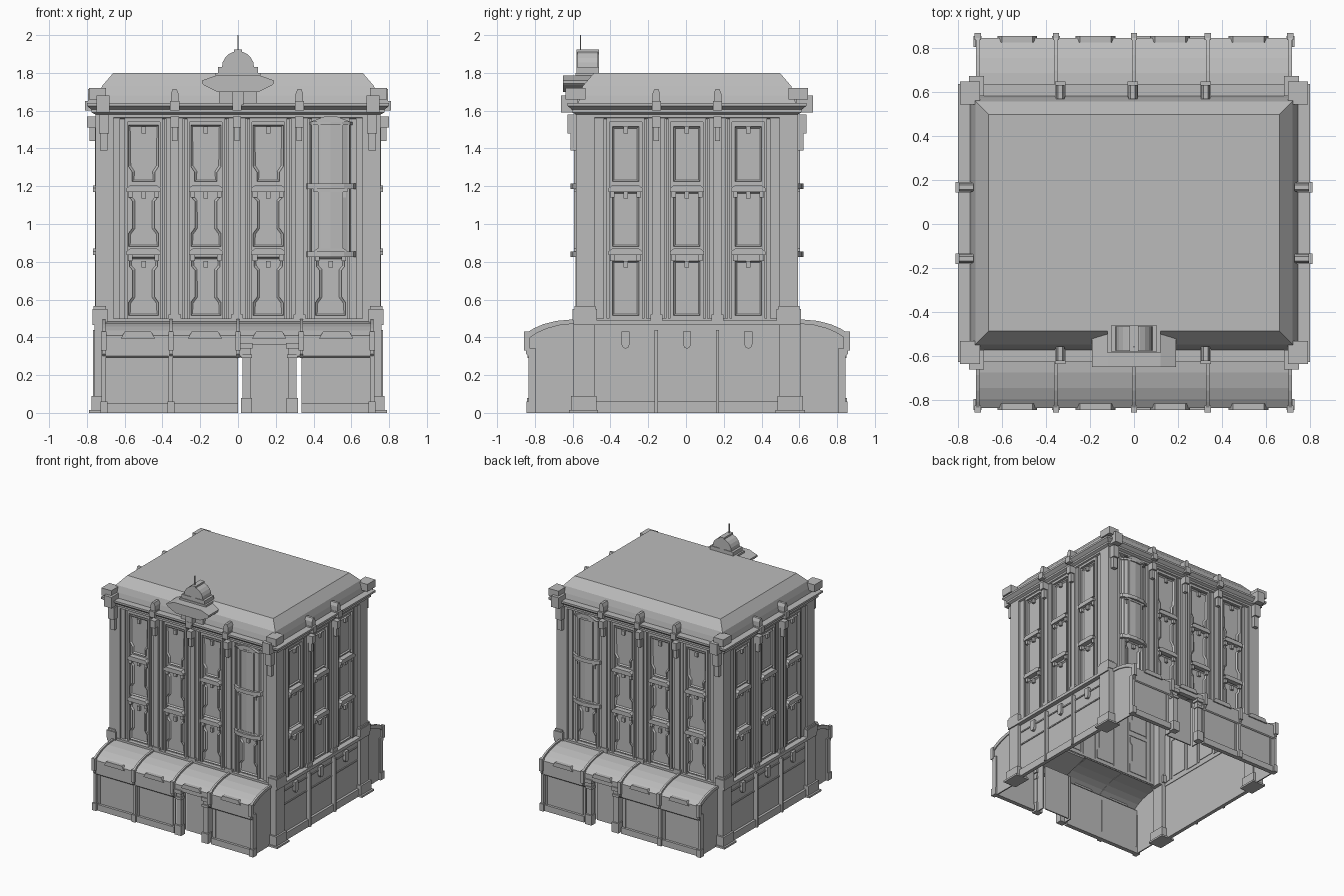
import bpy, bmesh, math
from mathutils import Vector

if "Cube" in bpy.data.objects:
    bpy.data.objects.remove(bpy.data.objects["Cube"])

stone = bpy.data.materials.new("grey_stone")
stone.use_nodes = True
GREY = (0.5, 0.5, 0.5, 1)
stone.diffuse_color = GREY
stone.node_tree.nodes["Principled BSDF"].inputs["Base Color"].default_value = GREY

CY = 0.005          # slight offset of the tower along y
HX, HY = 0.755, 0.587   # half sizes at the face of the corner piers

# Each face maps (u along the wall, d outward, z up) to the world
FACES = {
    "front": lambda u, d, z: (u, CY - d, z),
    "back": lambda u, d, z: (u, CY + d, z),
    "left": lambda u, d, z: (d, CY + u, z),
    "right": lambda u, d, z: (-d, CY + u, z),
}


class Part:
    """Collects solids in face coordinates and turns them into one object."""

    def __init__(self, name, face="back"):
        self.name, self.put, self.bm = name, FACES[face], bmesh.new()

    def prism(self, ring, shift, inset=0):
        a = [self.bm.verts.new(self.put(*p)) for p in ring]
        b = [self.bm.verts.new(self.put(*(Vector(p) + Vector(shift)))) for p in ring]
        self.bm.faces.new(a)
        cap = self.bm.faces.new(b)
        n = len(a)
        for i in range(n):
            self.bm.faces.new((a[i], a[(i + 1) % n], b[(i + 1) % n], b[i]))
        if inset:
            bmesh.ops.recalc_face_normals(self.bm, faces=self.bm.faces)
            bmesh.ops.inset_region(self.bm, faces=[cap], thickness=inset, depth=-0.01)

    def box(self, u0, u1, d0, d1, z0, z1):
        self.prism([(u0, d0, z0), (u1, d0, z0), (u1, d0, z1), (u0, d0, z1)], (0, d1 - d0, 0))

    def bar(self, u, half, d0, d1, z0, z1):
        self.box(u - half, u + half, d0, d1, z0, z1)

    def outline(self, u, half_uz, d0, d1, z=0, inset=0):
        """Symmetric (half width, height) outline pushed outward."""
        right = [(u + h, d0, z + v) for h, v in half_uz]
        left = [(u - h, d0, z + v) for h, v in reversed(half_uz) if h]
        self.prism(right + left, (0, d1 - d0, 0), inset)

    def profile(self, dz, u0, u1):
        self.prism([(u0, d, z) for d, z in dz], (u1 - u0, 0, 0))

    def plan(self, ud, z0, z1):
        self.prism([(u, d, z0) for u, d in ud], (0, 0, z1 - z0))

    def loft(self, levels, cap=False):
        """Rectangular rings (half x, half y, z) joined into an open shell."""
        rings = [[self.bm.verts.new(self.put(sx * x, sy * y, z))
                  for sx, sy in ((-1, -1), (1, -1), (1, 1), (-1, 1))] for x, y, z in levels]
        for a, b in zip(rings, rings[1:]):
            for i in range(4):
                self.bm.faces.new((a[i], a[(i + 1) % 4], b[(i + 1) % 4], b[i]))
        if cap:
            self.bm.faces.new(rings[-1])

    def done(self):
        bmesh.ops.recalc_face_normals(self.bm, faces=self.bm.faces)
        mesh = bpy.data.meshes.new(self.name)
        self.bm.to_mesh(mesh)
        self.bm.free()
        mesh.materials.append(stone)
        bpy.context.collection.objects.link(bpy.data.objects.new(self.name, mesh))


def around(name, steps, cap=False):
    """Moulding around the tower from (outward offset, height) steps."""
    p = Part(name)
    p.loft([(HX + o, HY + o, z) for o, z in steps], cap)
    p.done()


# Tower shell, cornice and mansard roof
around("tower_walls", [(-0.03, 0.47), (-0.03, 1.57)])
around("cornice", [(-0.03, 1.555), (0, 1.565), (0, 1.58), (0.02, 1.59), (0.02, 1.605),
                   (0.045, 1.625), (0.045, 1.64), (-0.01, 1.64)])
around("roof", [(-0.01, 1.63), (-0.02, 1.68), (-0.035, 1.73), (-0.095, 1.8)], True)

# Corner piers with feet and bases
piers = Part("corner_piers")
for sx in (-1, 1):
    for sy in (-1, 1):
        def block(x0, x1, y0, y1, z0, z1):
            piers.box(sx * x0, sx * x1, sy * y0, sy * y1, z0, z1)
        block(0.66, HX, 0.49, HY, 0.47, 1.57)
        block(0.69, 0.77, 0.475, 0.605, 0.49, 0.55)
        block(0.7, 0.765, 0.485, 0.595, 0.55, 0.565)
        block(0.69, 0.76, 0.49, 0.6, 0, 0.49)
        block(0.68, 0.775, 0.48, 0.615, 0, 0.09)
        block(0.67, 0.79, 0.47, 0.625, 0, 0.015)
piers.done()

# Half outlines of the window frames
LOW = [(0.08, 0), (0.08, 0.07), (0.058, 0.1), (0.058, 0.24), (0.075, 0.26), (0.075, 0.31)]
HIGH = [(0.06, 0), (0.06, 0.05), (0.08, 0.08), (0.08, 0.3)]
PLAIN = [(0.07, 0), (0.07, 0.29)]
SILL = [(0.09, 0), (0.09, 0.02), (0.07, 0.035)]
FLOORS = (0.515, 0.88, 1.225)


def window_bay(p, u, d, shapes):
    for s in (-1, 1):
        p.bar(u + s * 0.093, 0.007, d - 0.005, d + 0.02, 0.5, 1.56)
    p.bar(u, 0.1, d - 0.005, d + 0.02, 1.54, 1.56)
    for z, shape in zip(FLOORS, shapes):
        p.outline(u, shape, d - 0.005, d + 0.016, z, 0.013)
        p.bar(u, 0.012, d, d + 0.024, z + 0.255, z + 0.29)
    for z in (0.835, 1.17):
        p.outline(u, SILL, d - 0.005, d + 0.042, z)
        for s in (-1, 1):
            p.bar(u + s * 0.07, 0.012, d, d + 0.03, z - 0.03, z)


def pilaster(p, u, d):
    p.bar(u, 0.055, d - 0.005, d + 0.01, 0.5, 1.57)
    p.bar(u, 0.045, d, d + 0.018, 0.5, 1.57)
    p.bar(u, 0.022, d, d + 0.032, 0.5, 1.57)
    p.bar(u, 0.032, d, d + 0.038, 0.49, 0.52)


def finial(p, u, d):
    p.bar(u, 0.014, d, d + 0.03, 1.44, 1.57)
    p.bar(u, 0.022, d, d + 0.045, 1.51, 1.57)
    p.bar(u, 0.024, d - 0.03, d + 0.055, 1.6, 1.65)
    p.outline(u, [(0.02, 0), (0.02, 0.05), (0.01, 0.075)], d - 0.025, d + 0.04, 1.64)


# Awning curve as (outward, height)
AWNING = [(0.84, 0.3), (0.84, 0.41), (0.8, 0.435), (0.75, 0.457), (0.68, 0.475), (0.57, 0.485)]


def awning_strip(p, u0, u1, grow, depth):
    outer = [(d + grow, z + grow) for d, z in AWNING]
    inner = [(d - depth, z - depth) for d, z in reversed(AWNING)]
    p.profile(outer + inner, u0, u1)


POSTS = (-0.71, -0.355, 0, 0.335, 0.71)
for face in ("front", "back"):
    wall = HY - 0.03
    # Upper windows, the last bay ending in an oriel
    p = Part(face + "_windows", face)
    for u in (-0.5, -0.17, 0.16):
        window_bay(p, u, wall, (LOW, LOW, HIGH))
    window_bay(p, 0.49, wall, (LOW, PLAIN, PLAIN))
    p.done()

    p = Part(face + "_oriel", face)
    angles = [math.pi * i / 6 for i in range(7)]

    def bow(w, out):
        return [(0.49 + w * math.cos(a), wall - 0.005 + out * math.sin(a)) for a in angles]
    p.plan(bow(0.11, 0.045), 0.85, 1.53)
    for z in (0.825, 1.185):
        p.plan(bow(0.14, 0.065), z, z + 0.03)
    p.plan(bow(0.12, 0.055), 1.525, 1.54)
    p.outline(0.49, [(0.11, 0), (0.03, 0.03)], wall, wall + 0.045, 1.54)
    for s in (-1, 1):
        p.bar(0.49 + s * 0.06, 0.007, wall, wall + 0.042, 0.85, 1.53)
    p.done()

    # Pilasters, roof finials and corner brackets
    p = Part(face + "_pilasters", face)
    for u in (-0.335, -0.005, 0.325):
        pilaster(p, u, wall)
        finial(p, u, HY)
    for s in (-1, 1):
        p.bar(s * 0.645, 0.02, wall - 0.005, wall + 0.015, 0.5, 1.57)
        p.bar(s * 0.71, 0.02, HY, HY + 0.03, 1.39, 1.5)
        p.bar(s * 0.71, 0.026, HY, HY + 0.045, 1.48, 1.58)
        p.bar(s * 0.715, 0.034, HY - 0.01, HY + 0.08, 1.59, 1.68)
        p.bar(s * 0.745, 0.045, HY - 0.05, HY + 0.055, 1.66, 1.72)
    p.bar(0, 0.69, wall - 0.005, HY + 0.005, 0.48, 0.5)
    p.done()

    # Projecting shop storey
    p = Part(face + "_shop_walls", face)
    for i in (0, 1, 3):
        a, b = POSTS[i], POSTS[i + 1]
        p.box(a, b, 0.805, 0.815, 0, 0.38)
        p.box(a, b, 0.8, 0.835, 0, 0.05)
        p.box(a + 0.02, b - 0.02, 0.81, 0.822, 0.345, 0.355)
        for x in (a + 0.025, b - 0.025):
            p.bar(x, 0.008, 0.81, 0.822, 0.05, 0.35)
    p.box(0.05, 0.285, 0.73, 0.74, 0, 0.38)
    for x in (0.03, 0.3):
        p.bar(x, 0.005, 0.73, 0.815, 0, 0.38)
    for s in (-1, 1):
        end = [(0.57, 0), (0.825, 0), (0.825, 0.3)] + AWNING[:-1] + [(0.57, 0.48)]
        p.profile(end, s * 0.7, s * 0.71)
    p.done()

    p = Part(face + "_awning", face)
    awning_strip(p, -0.71, 0.025, 0, 0.008)
    awning_strip(p, 0.31, 0.71, 0, 0.008)
    p.profile([(0.84, 0.36)] + AWNING[1:] + [(0.57, 0.47), (0.8, 0.41), (0.8, 0.36)], 0.025, 0.31)
    for u in POSTS:
        awning_strip(p, u - 0.008, u + 0.008, 0.012, 0.01)
        p.bar(u, 0.014, 0.83, 0.862, 0.33, 0.43)
    for u in (-0.53, -0.175, 0.165, 0.52):
        p.outline(u, [(0.09, 0), (0.07, 0.035)], 0.82, 0.85, 0.395)
    p.done()

    p = Part(face + "_shop_posts", face)
    for u in (-0.71, -0.355, 0.71):
        p.bar(u, 0.012, 0.8, 0.84, 0, 0.34)
        p.bar(u, 0.018, 0.8, 0.85, 0, 0.06)
    for u in (0.045, 0.288):
        p.bar(u, 0.022, 0.8, 0.835, 0, 0.37)
        p.bar(u, 0.03, 0.795, 0.848, 0, 0.08)
        p.bar(u, 0.028, 0.795, 0.845, 0.29, 0.31)
        p.bar(u, 0.033, 0.79, 0.85, 0.34, 0.37)
    p.done()

for face in ("left", "right"):
    wall = HX - 0.03
    # Side windows and pilasters
    p = Part(face + "_windows", face)
    for u in (-0.325, 0, 0.325):
        window_bay(p, u, wall, (PLAIN, PLAIN, PLAIN))
    p.done()
    p = Part(face + "_pilasters", face)
    for u in (-0.162, 0.162):
        pilaster(p, u, wall)
        finial(p, u, HX)
    for s in (-1, 1):
        p.bar(s * 0.465, 0.025, wall - 0.005, wall + 0.015, 0.5, 1.57)
    p.done()

    # Side ground storey
    p = Part(face + "_ground_wall", face)
    p.box(-0.58, 0.58, 0.725, 0.735, 0, 0.48)
    p.box(-0.6, 0.6, 0.72, 0.77, 0.465, 0.49)
    p.box(-0.48, 0.48, 0.73, 0.755, 0, 0.06)
    for z in (0.285, 0.395):
        p.box(-0.48, 0.48, 0.73, 0.742, z, z + 0.01)
    for u in (-0.162, 0.162):
        p.bar(u, 0.009, 0.73, 0.768, 0, 0.44)
    for u in (-0.325, 0, 0.325):
        p.outline(u, [(0, 0), (0.014, 0.006), (0.022, 0.025), (0.022, 0.09)], 0.73, 0.757, 0.34)
    p.done()

# Gable ornament above the front
p = Part("gable_ornament", "front")
p.bar(0, 0.1, 0.5, 0.6, 1.63, 1.7)
p.bar(0, 0.03, 0.56, 0.64, 1.63, 1.71)
p.outline(0, [(0.11, 0), (0.18, 0.035), (0.19, 0.045), (0.19, 0.06), (0.12, 0.085)], 0.5, 0.655, 1.7)
p.bar(0, 0.12, 0.47, 0.59, 1.76, 1.8)
p.bar(0, 0.105, 0.465, 0.585, 1.8, 1.83)
arch = [(0.085 * math.cos(math.pi * i / 10), 0.085 * math.sin(math.pi * i / 10)) for i in range(6)]
p.outline(0, arch, 0.47, 0.58, 1.83)
p.bar(0, 0.02, 0.465, 0.585, 1.83, 1.925)
p.bar(0, 0.003, 0.56, 0.566, 1.92, 2.0)
p.done()
